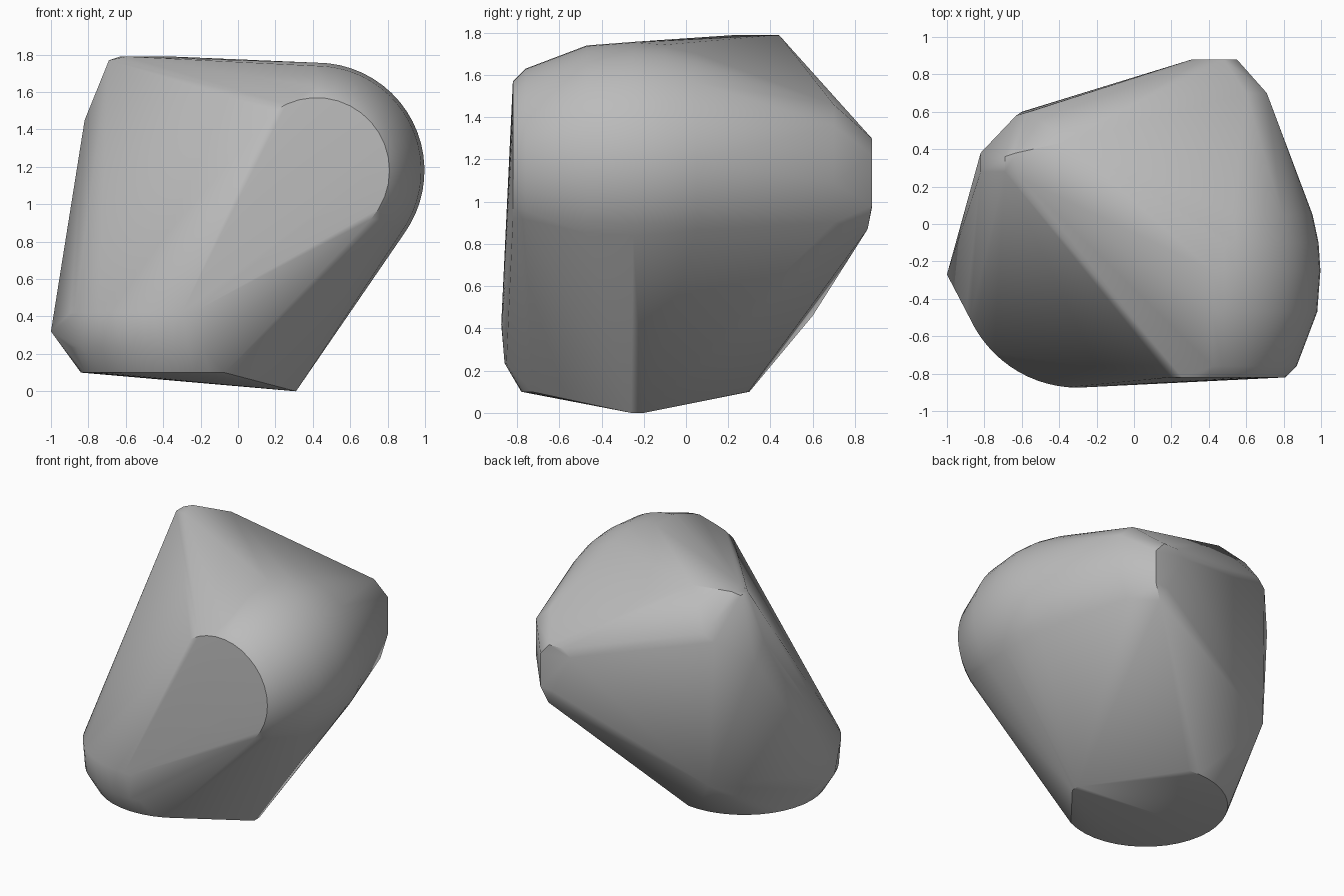
import bpy
import bmesh
from math import cos, sin, radians
from mathutils import Vector

default_cube = bpy.data.objects.get("Cube")
if default_cube:
    bpy.data.objects.remove(default_cube, do_unlink=True)


def make_material(name, rgb):
    material = bpy.data.materials.new(name)
    material.use_nodes = True
    colour = (*rgb, 1.0)
    material.diffuse_color = colour
    material.node_tree.nodes["Principled BSDF"].inputs["Base Color"].default_value = colour
    return material


def arc(centre, radius, start, end, axis_u, axis_v, steps=16):
    """Points along a circular arc spanned by two axes."""
    centre, axis_u, axis_v = Vector(centre), Vector(axis_u), Vector(axis_v)
    points = []
    for i in range(steps + 1):
        angle = radians(start + (end - start) * i / steps)
        points.append(centre + radius * (cos(angle) * axis_u + sin(angle) * axis_v))
    return points


X, Y, Z = (1, 0, 0), (0, 1, 0), (0, 0, 1)
outline = []

# Rounded shoulder: stacked arcs around a front-to-back axis
outline += arc((.42, -.82, 1.18), .39, -42, 125, X, Z)
shoulder_profile = [(-.76, .45), (-.47, .56), (-.25, .577), (-.1, .567), (.05, .535)]
for depth, radius in shoulder_profile:
    outline += arc((.42, depth, 1.18), radius, -36, 90, X, Z, steps=20)

# Rounded foot: stacked arcs around the vertical axis
outline += arc((-.3, -.24, .1), .54, 82, 295, X, Y, steps=24)
outline += arc((-.3, -.24, .235), .62, 170, 280, X, Y)
outline += arc((-.3, -.24, .42), .635, 200, 280, X, Y)
foot_corners = [(-1, -.27, .32), (.31, -.26, 0), (.31, -.2, 0), (-.6, .6, .46)]

# Peak at the upper right-hand side
peak_corners = [
    (-.6, .24, 1.79), (-.63, .38, 1.79), (-.36, .44, 1.79),
    (-.69, .28, 1.77), (-.69, .36, 1.77),
    (-.82, .28, 1.45), (-.82, .38, 1.32),
    (-.63, .58, 1.5), (-.56, .6, 1.55),
]

# Blunt nub at the back
nub_corners = [
    (.31, .88, 1.25), (.37, .88, 1.3), (.48, .88, 1.3), (.55, .88, 1.22),
    (.55, .88, .98), (.45, .88, .97), (.5, .86, .87),
    (.71, .7, 1.36), (.71, .7, 1.09), (.6, .7, 1.46), (.65, .7, .9),
]
outline += [Vector(p) for p in foot_corners + peak_corners + nub_corners]

# Wrap one convex skin around all the parts
bm = bmesh.new()
for point in outline:
    bm.verts.new(point)
bmesh.ops.remove_doubles(bm, verts=bm.verts, dist=.002)
hull = bmesh.ops.convex_hull(bm, input=bm.verts)
unused = [v for v in set(hull["geom_interior"] + hull["geom_unused"])
          if isinstance(v, bmesh.types.BMVert) and not v.link_faces]
bmesh.ops.delete(bm, geom=unused, context="VERTS")
bmesh.ops.recalc_face_normals(bm, faces=bm.faces)

mesh = bpy.data.meshes.new("boulder")
bm.to_mesh(mesh)
bm.free()
boulder = bpy.data.objects.new("boulder", mesh)
bpy.context.collection.objects.link(boulder)
mesh.materials.append(make_material("stone grey", (.5, .5, .5)))

bpy.ops.object.select_all(action="DESELECT")
boulder.select_set(True)
bpy.context.view_layer.objects.active = boulder
bpy.ops.object.shade_smooth_by_angle(angle=radians(35))
